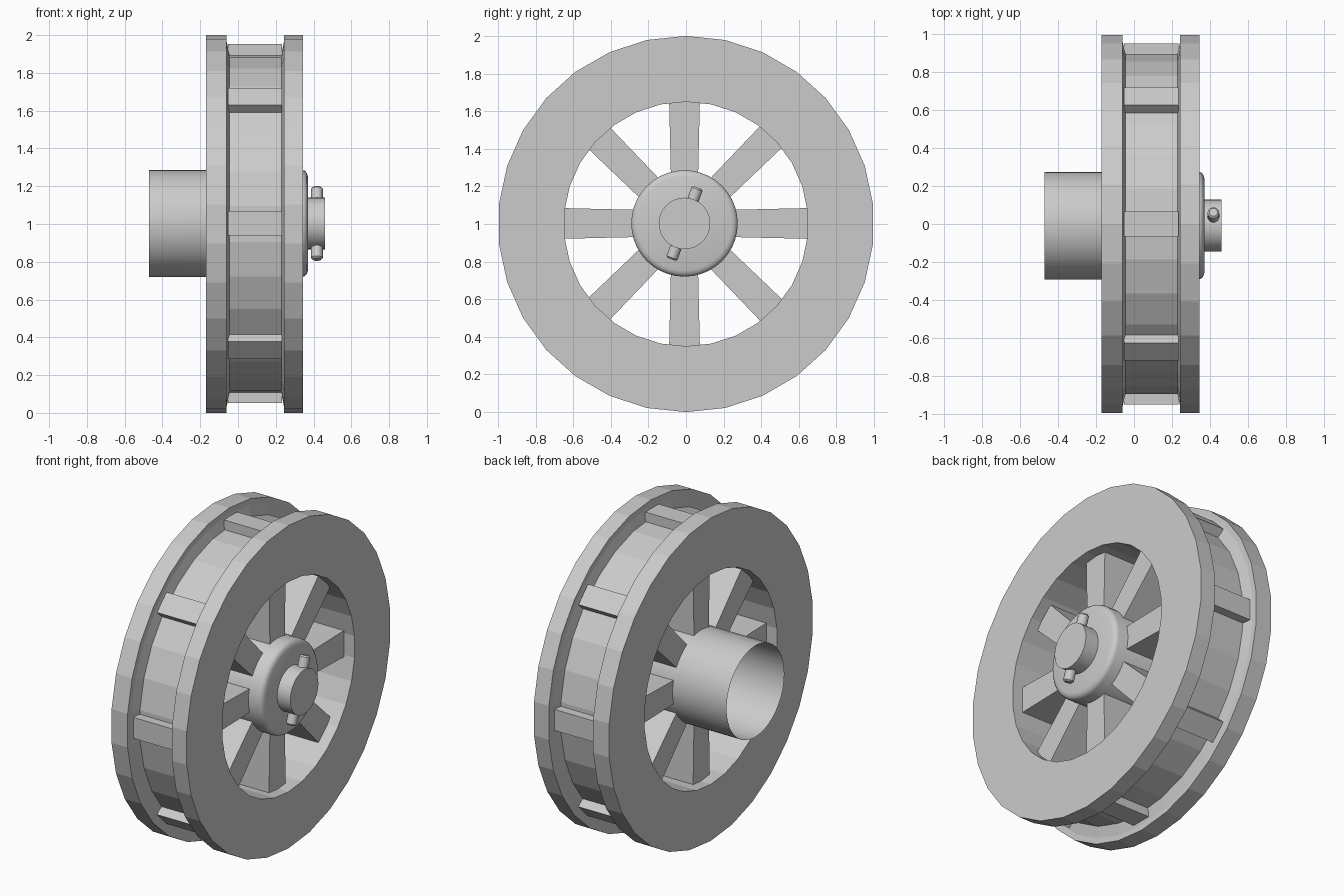
import bpy, bmesh, math
from mathutils import Matrix, Vector

if "Cube" in bpy.data.objects:
    bpy.data.objects.remove(bpy.data.objects["Cube"])

CY, CZ = -0.008, 1.003   # hub centre, very slightly off the wheel centre


def make_object(name, bm, smooth=False):
    bmesh.ops.recalc_face_normals(bm, faces=bm.faces)
    me = bpy.data.meshes.new(name)
    bm.to_mesh(me)
    bm.free()
    ob = bpy.data.objects.new(name, me)
    bpy.context.collection.objects.link(ob)
    if smooth:
        bpy.ops.object.select_all(action='DESELECT')
        ob.select_set(True)
        bpy.context.view_layer.objects.active = ob
        bpy.ops.object.shade_smooth_by_angle(angle=math.radians(35))
    return ob


def lathe(name, profile, sides, cy=0.0, cz=1.0, closed=False, cap_end=False, smooth=False):
    """Revolve (x, radius) points about the x axis."""
    bm = bmesh.new()
    rings = []
    for x, r in profile:
        rings.append([bm.verts.new((x, cy + r * math.sin(2 * math.pi * i / sides),
                                    cz + r * math.cos(2 * math.pi * i / sides)))
                      for i in range(sides)])
    pairs = list(zip(rings, rings[1:]))
    if closed:
        pairs.append((rings[-1], rings[0]))
    for a, b in pairs:
        for i in range(sides):
            j = (i + 1) % sides
            bm.faces.new((a[i], a[j], b[j], b[i]))
    if cap_end:
        bm.faces.new(rings[-1])
    return make_object(name, bm, smooth)


def radial_block(name, index, r0, r1, w0, w1, x0, x1, cy, cz):
    """Box running outward from the axis, width going from w0 to w1."""
    bm = bmesh.new()
    bmesh.ops.create_cube(bm, size=1)
    for v in bm.verts:
        outer = v.co.z > 0
        v.co = Vector((x1 if v.co.x > 0 else x0,
                       math.copysign((w1 if outer else w0) / 2, v.co.y),
                       r1 if outer else r0))
    bm.transform(Matrix.Translation((0, cy, cz)) @ Matrix.Rotation(index * math.pi / 4, 4, 'X'))
    return make_object(f"{name}_{index + 1}", bm)


# Faceted rim: two flanges with a groove between them
lathe("rim", [(-0.17, 0.65), (-0.17, 1.0), (-0.06, 1.0), (-0.06, 0.965), (-0.045, 0.9),
              (0.23, 0.9), (0.243, 0.965), (0.243, 1.0), (0.345, 1.0), (0.345, 0.65)],
      30, closed=True)

# Spokes and the tread blocks lying in the groove
for i in range(8):
    radial_block("spoke", i, 0.26, 0.69, 0.145, 0.165, -0.10, 0.275, CY, CZ)
    radial_block("tread_block", i, 0.85, 0.95, 0.13, 0.13, -0.052, 0.234, 0, CZ)

# Hub sleeve, open on the inner side, rounded on the outer side
lathe("hub", [(-0.47, 0.283), (0.34, 0.283), (0.354, 0.279), (0.364, 0.268), (0.37, 0.25)],
      40, CY, CZ, cap_end=True, smooth=True)

# Axle end
lathe("axle_end", [(0.36, 0.137), (0.46, 0.137)], 32, CY, CZ, cap_end=True, smooth=True)

# Locking pin with rounded ends, tilted through the axle
pin = lathe("locking_pin", [(-0.203, 0.001), (-0.203, 0.022), (-0.194, 0.031),
                            (0.194, 0.031), (0.203, 0.022), (0.203, 0.001)],
            16, 0, 0, cap_end=True, smooth=True)
pin.data.transform(Matrix.Translation((0.418, CY, CZ))
                   @ Matrix.Rotation(math.radians(-20), 4, 'X')
                   @ Matrix.Rotation(math.radians(-90), 4, 'Y'))
